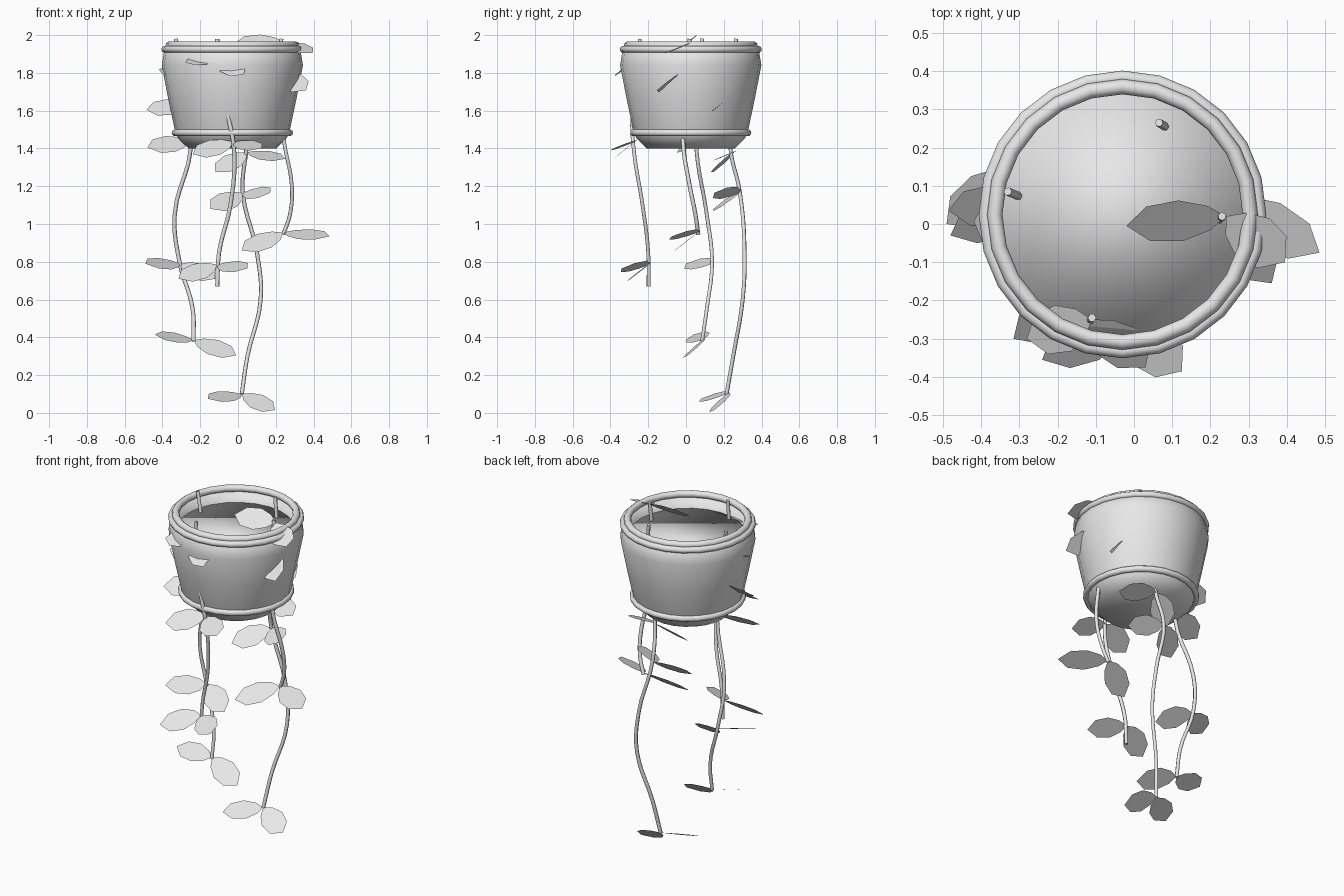
import bpy
import bmesh
import math
from mathutils import Vector

cube = bpy.data.objects.get("Cube")
if cube:
    bpy.data.objects.remove(cube, do_unlink=True)

CENTRE = Vector((-0.03, 0.025, 0))
SIDES = 24

grey = bpy.data.materials.new("pale_grey")
grey.use_nodes = True
grey.diffuse_color = (0.8, 0.8, 0.8, 1)
grey.node_tree.nodes["Principled BSDF"].inputs["Base Color"].default_value = (0.8, 0.8, 0.8, 1)


def add_object(name, data):
    data.materials.append(grey)
    obj = bpy.data.objects.new(name, data)
    bpy.context.collection.objects.link(obj)
    return obj


def mesh_from(name, bm, smooth):
    mesh = bpy.data.meshes.new(name)
    for face in bm.faces:
        face.smooth = smooth
    bm.to_mesh(mesh)
    bm.free()
    return add_object(name, mesh)


def lathe(name, profile, cap_first=False, cap_last=False):
    """Turn a (radius, height) profile around the pot's axis."""
    bm = bmesh.new()
    rings = []
    for r, z in profile:
        rings.append([bm.verts.new(CENTRE + Vector((r * math.cos(a), r * math.sin(a), z)))
                      for a in (math.tau * i / SIDES for i in range(SIDES))])
    for low, high in zip(rings, rings[1:]):
        for i in range(SIDES):
            j = (i + 1) % SIDES
            bm.faces.new((low[i], low[j], high[j], high[i]))
    if cap_first:
        bm.faces.new(rings[0][::-1])
    if cap_last:
        bm.faces.new(rings[-1])
    return mesh_from(name, bm, True)


def band(name, radius, height, thickness):
    """Round hoop around the pot."""
    bpy.ops.mesh.primitive_torus_add(major_segments=SIDES, minor_segments=10,
                                     major_radius=radius, minor_radius=thickness,
                                     location=CENTRE + Vector((0, 0, height)))
    obj = bpy.context.object
    obj.name = name
    obj.data.materials.append(grey)
    bpy.ops.object.shade_smooth()


def vine(name, points):
    curve = bpy.data.curves.new(name, 'CURVE')
    curve.dimensions = '3D'
    curve.bevel_depth = 0.011
    curve.bevel_resolution = 1
    curve.resolution_u = 5
    curve.use_fill_caps = True
    spline = curve.splines.new('BEZIER')
    spline.bezier_points.add(len(points) - 1)
    for bp, co in zip(spline.bezier_points, points):
        bp.co = co
        bp.handle_left_type = bp.handle_right_type = 'AUTO'
    add_object(name, curve)


LEAF_HALF = [(0.17, 0.6), (0.45, 1.0), (0.78, 0.85)]


def leaf(name, base, tip, slope):
    """Flat leaf from base to tip, its width rising towards the back by the given slope."""
    base = Vector(base)
    along = Vector(tip) - base
    normal = along.cross(Vector((0, 1, slope)))
    across = normal.cross(along).normalized() * 0.068
    outline = [(0, 0)] + LEAF_HALF + [(1, 0)] + [(t, -w) for t, w in reversed(LEAF_HALF)]
    bm = bmesh.new()
    bm.faces.new([bm.verts.new(base + along * t + across * w) for t, w in outline])
    mesh_from(name, bm, False)


# Pot shell, soil and hoops
lathe("pot", [(0.232, 1.4), (0.288, 1.455), (0.303, 1.49), (0.339, 1.66), (0.374, 1.84),
              (0.36, 1.925), (0.33, 1.945), (0.316, 1.82)], cap_first=True)
lathe("soil", [(0.30, 1.76), (0.318, 1.866)], cap_last=True)
band("rim_outer_band", 0.358, 1.925, 0.018)
band("rim_top_band", 0.334, 1.946, 0.02)
band("base_band", 0.303, 1.483, 0.018)

# Trailing vines, each growing up through the soil and hanging below
vine("front_vine", [(-0.11, -0.245, 1.98), (-0.11, -0.255, 1.8), (-0.05, -0.285, 1.56),
                    (-0.02, -0.275, 1.38), (-0.04, -0.23, 1.1), (-0.1, -0.2, 0.85),
                    (-0.11, -0.198, 0.67)])
vine("left_vine", [(0.23, 0.02, 1.98), (0.22, 0.0, 1.7), (0.245, -0.015, 1.43),
                   (0.285, 0.02, 1.2), (0.275, 0.05, 1.05), (0.24, 0.065, 0.945)])
vine("right_vine", [(-0.33, 0.085, 1.98), (-0.27, 0.06, 1.7), (-0.25, 0.055, 1.4),
                    (-0.335, 0.11, 1.05), (-0.31, 0.138, 0.8), (-0.24, 0.11, 0.55),
                    (-0.235, 0.085, 0.38)])
vine("back_vine", [(0.065, 0.265, 1.98), (0.085, 0.25, 1.8), (0.045, 0.235, 1.4),
                   (0.025, 0.285, 1.17), (0.1, 0.31, 0.85), (0.12, 0.3, 0.6),
                   (0.05, 0.25, 0.3), (0.02, 0.215, 0.1)])

# Leaf pairs: base, tip of the steep leaf, tip of the shallow leaf
PAIRS = {
    "front_upper": ((-0.11, -0.25, 1.88), (0.03, -0.375, 1.79), (-0.28, -0.3, 1.855)),
    "front_middle": ((-0.025, -0.27, 1.435), (-0.24, -0.355, 1.37), (0.125, -0.385, 1.4)),
    "front_lower": ((-0.11, -0.195, 0.785), (-0.315, -0.3, 0.71), (0.05, -0.34, 0.765)),
    "left_top": ((0.24, 0.02, 1.965), (-0.02, -0.005, 1.955), (0.395, -0.1, 1.905)),
    "left_upper": ((0.22, 0.0, 1.8), (0.36, -0.155, 1.707), (0.02, -0.1, 1.74)),
    "left_lower": ((0.24, 0.063, 0.955), (0.02, -0.06, 0.86), (0.485, -0.075, 0.935)),
    "right_top": ((-0.3, 0.07, 1.82), (-0.08, -0.02, 1.78), (-0.395, -0.05, 1.79)),
    "right_upper": ((-0.265, 0.06, 1.63), (-0.485, 0.035, 1.605), (-0.07, -0.02, 1.58)),
    "right_middle": ((-0.255, 0.06, 1.44), (-0.48, -0.03, 1.405), (-0.06, -0.04, 1.4)),
    "right_lower": ((-0.305, 0.14, 0.79), (-0.12, 0.04, 0.71), (-0.49, 0.0, 0.79)),
    "right_end": ((-0.235, 0.085, 0.385), (-0.01, 0.01, 0.305), (-0.44, 0.04, 0.415)),
    "back_upper": ((0.06, 0.23, 1.65), (0.29, 0.14, 1.6), (-0.12, 0.13, 1.6)),
    "back_middle": ((0.045, 0.245, 1.38), (-0.12, 0.145, 1.275), (0.25, 0.17, 1.345)),
    "back_lower": ((0.025, 0.285, 1.165), (-0.145, 0.145, 1.08), (0.17, 0.15, 1.165)),
    "back_end": ((0.02, 0.215, 0.1), (0.195, 0.15, 0.015), (-0.16, 0.08, 0.075)),
}
for label, (base, steep, shallow) in PAIRS.items():
    leaf(label + "_steep_leaf", base, steep, 0.8)
    leaf(label + "_shallow_leaf", base, shallow, 0.4)
